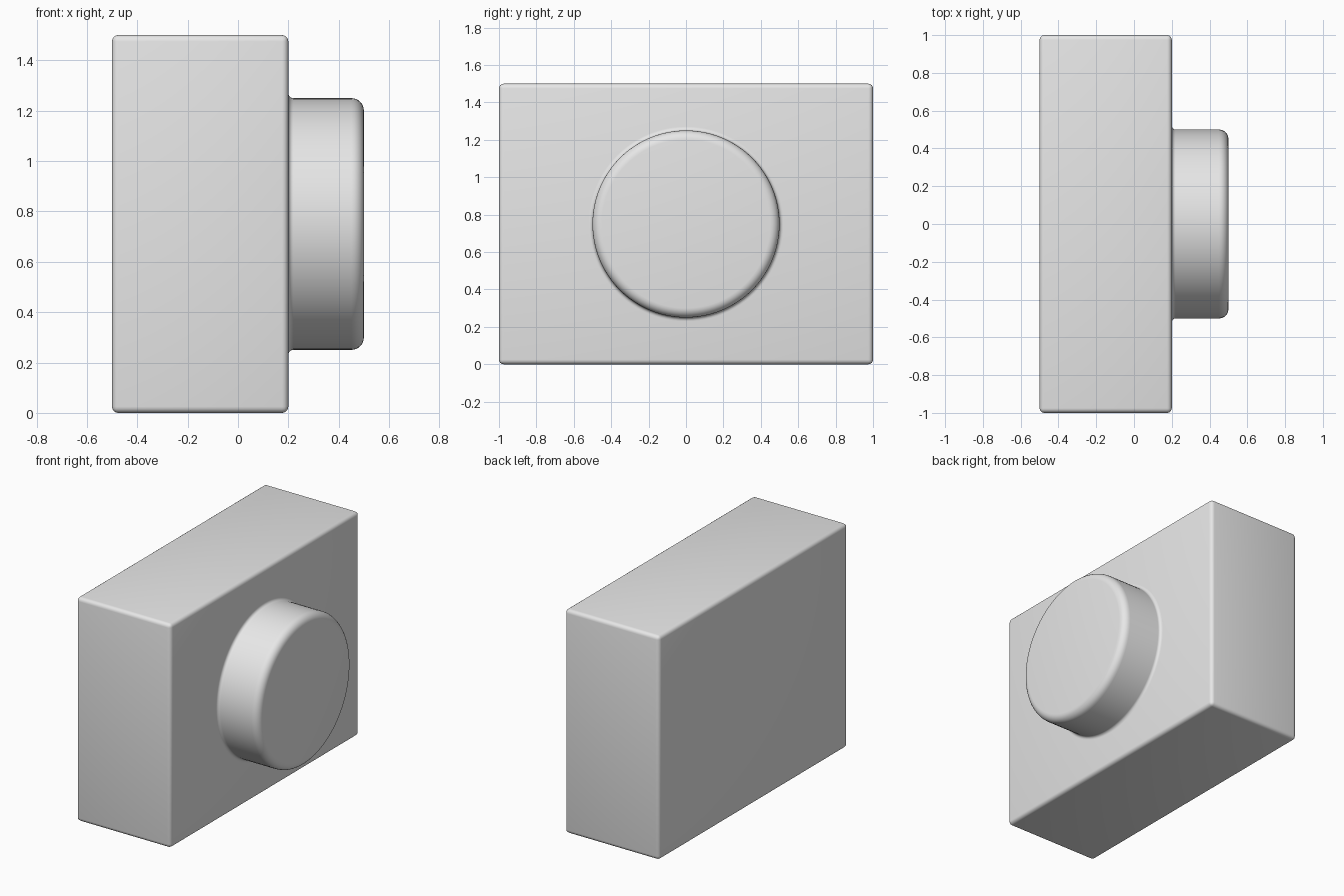
import bpy, bmesh, math
from mathutils import Matrix, Vector

cube = bpy.data.objects.get("Cube")
if cube:
    bpy.data.objects.remove(cube, do_unlink=True)

grey = bpy.data.materials.new("light_grey")
grey.use_nodes = True
grey.diffuse_color = (0.8, 0.8, 0.8, 1)
grey.node_tree.nodes["Principled BSDF"].inputs["Base Color"].default_value = (0.8, 0.8, 0.8, 1)


def finish(name, bm):
    """Turn a bmesh into a smooth-shaded object."""
    bmesh.ops.recalc_face_normals(bm, faces=bm.faces)
    mesh = bpy.data.meshes.new(name)
    bm.to_mesh(mesh)
    bm.free()
    mesh.materials.append(grey)
    obj = bpy.data.objects.new(name, mesh)
    bpy.context.collection.objects.link(obj)
    bpy.ops.object.select_all(action="DESELECT")
    obj.select_set(True)
    bpy.context.view_layer.objects.active = obj
    bpy.ops.object.shade_smooth_by_angle(angle=math.radians(35))
    return obj


def arc(x, r, radius, start, end, steps=6):
    """Points of an arc in the knob profile, as (x, 0, r)."""
    angles = [math.radians(start + (end - start) * i / steps) for i in range(steps + 1)]
    return [Vector((x + radius * math.cos(a), 0, r + radius * math.sin(a))) for a in angles]


# Main block with softly rounded edges
bm = bmesh.new()
bmesh.ops.create_cube(bm, size=1, matrix=Matrix.Translation((-0.15, 0, 0.75)) @ Matrix.Diagonal((0.7, 2, 1.5, 1)))
bmesh.ops.bevel(bm, geom=bm.edges[:], offset=0.025, segments=4, profile=0.5, affect="EDGES")
finish("block", bm)

# Round knob: base fillet, straight wall, rounded rim and flat cap
profile = arc(0.22, 0.52, 0.02, 180, 270) + arc(0.45, 0.45, 0.05, 90, 0)
bm = bmesh.new()
verts = [bm.verts.new(p) for p in profile]
edges = [bm.edges.new(pair) for pair in zip(verts, verts[1:])]
bmesh.ops.spin(bm, geom=verts + edges, cent=(0, 0, 0), axis=(1, 0, 0), angle=math.tau, steps=96, use_merge=True)
bmesh.ops.remove_doubles(bm, verts=bm.verts[:], dist=0.0001)
rim = [e for e in bm.edges if e.is_boundary and e.verts[0].co.x > 0.4]
bmesh.ops.contextual_create(bm, geom=rim)
bmesh.ops.translate(bm, verts=bm.verts[:], vec=(0, 0, 0.75))
finish("round_knob", bm)
